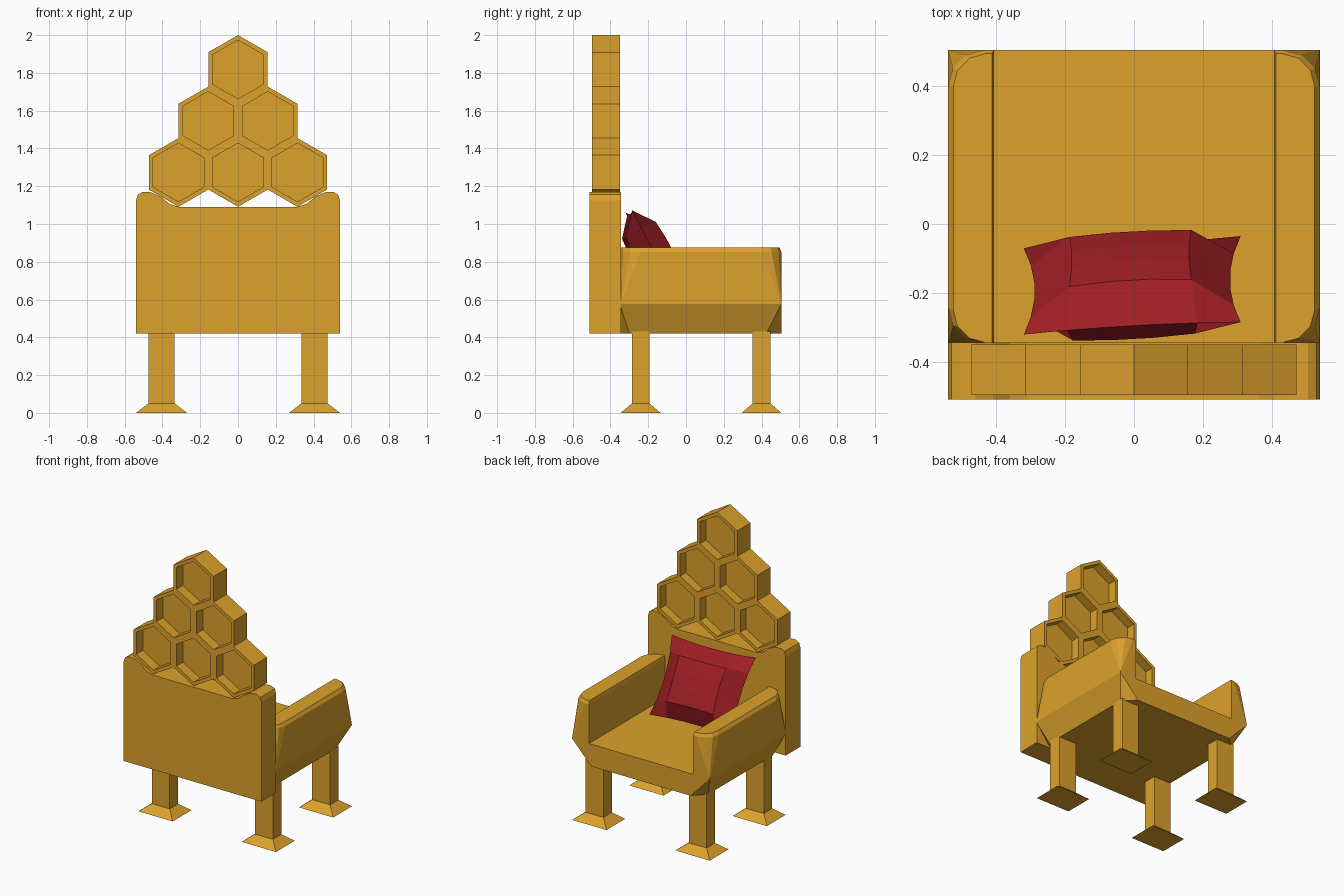
import bpy, bmesh, math
from mathutils import Vector

if "Cube" in bpy.data.objects:
    bpy.data.objects.remove(bpy.data.objects["Cube"])


def material(name, rgb):
    m = bpy.data.materials.new(name)
    m.diffuse_color = (*rgb, 1)
    m.use_nodes = True
    m.node_tree.nodes["Principled BSDF"].inputs["Base Color"].default_value = m.diffuse_color
    return m


GOLD = material("honey_gold", (0.72, 0.36, 0.025))
RED = material("deep_red", (0.35, 0.013, 0.018))


def loft(name, rings, mat=GOLD):
    """Skin equal-length rings and cap both ends."""
    bm = bmesh.new()
    vs = [[bm.verts.new(p) for p in r] for r in rings]
    n = len(rings[0])
    for a, b in zip(vs, vs[1:]):
        for i in range(n):
            j = (i + 1) % n
            bm.faces.new((a[i], a[j], b[j], b[i]))
    bm.faces.new(vs[0][::-1])
    bm.faces.new(vs[-1])
    return finish(name, bm, mat)


def finish(name, bm, mat):
    bmesh.ops.remove_doubles(bm, verts=bm.verts, dist=0.0005)
    bmesh.ops.recalc_face_normals(bm, faces=bm.faces)
    me = bpy.data.meshes.new(name)
    bm.to_mesh(me)
    bm.free()
    me.materials.append(mat)
    ob = bpy.data.objects.new(name, me)
    bpy.context.collection.objects.link(ob)
    return ob


def rect(x0, x1, y0, y1, z, cuts=(0, 0, 0, 0), steps=3):
    """Horizontal rectangle with rounded corners, counter-clockwise from x0,y0."""
    pts = []
    corners = [(x0, y0, 1, 1), (x1, y0, -1, 1), (x1, y1, -1, -1), (x0, y1, 1, -1)]
    for k, ((x, y, sx, sy), c) in enumerate(zip(corners, cuts)):
        for i in range(steps + 1):
            a = math.pi + k * math.pi / 2 + i / steps * math.pi / 2
            pts.append((x + c * (sx + math.cos(a)), y + c * (sy + math.sin(a)), z))
    return pts


def mirrored(points, s):
    return [(s * x, y, z) for x, y, z in points]


# Backrest: raised shoulders with a dip in the middle
half = [(0.54, 0.42), (0.54, 1.125), (0.53, 1.155), (0.505, 1.17),
        (0.46, 1.168), (0.41, 1.145), (0.36, 1.105), (0.31, 1.09)]
outline = half + [(-x, z) for x, z in reversed(half)]
loft("backrest", [[(x, y, z) for x, z in outline] for y in (-0.51, -0.345)])

# Honeycomb: six cells recessed on both sides
R = 0.1817


def hexagon(cx, cz, r, y):
    return [(cx + r * math.sin(k * math.pi / 3), y, cz + r * math.cos(k * math.pi / 3))
            for k in range(6)]


for row in range(3):
    count = 3 - row
    cz = 2 - R - (2 - row) * 1.5 * R
    for i in range(count):
        cx = (i - (count - 1) / 2) * R * math.sqrt(3)
        path = [(0.155, -0.425), (0.155, -0.497), (R, -0.497),
                (R, -0.35), (0.155, -0.35), (0.155, -0.415)]
        loft(f"honeycomb_cell_{row}_{i}", [hexagon(cx, cz, r, y) for r, y in path])

# Seat base, narrowing downwards with cut corners
loft("seat", [rect(-0.47, 0.47, -0.35, 0.505, 0.42, (0.05, 0.05, 0.08, 0.08), 1),
              rect(-0.54, 0.54, -0.35, 0.505, 0.577, steps=1)])

# Armrests: square at the seat, rounded on the outside at the top
for s, side in ((1, "left"), (-1, "right")):
    rings = [rect(0.407, 0.54, -0.347, 0.505, 0.577),
             rect(0.407, 0.54, -0.347, 0.505, 0.853, (0, 0.105, 0.105, 0)),
             rect(0.412, 0.525, -0.345, 0.495, 0.875, (0, 0.095, 0.095, 0))]
    loft(f"armrest_{side}", [mirrored(r, s) for r in rings])

# Legs with flared feet
for s, side in ((1, "left"), (-1, "right")):
    for cy, end in ((0.4, "front"), (-0.24, "rear")):
        def square(hx, hy, z):
            return mirrored([(0.405 + a * hx, cy + b * hy, z)
                             for a, b in ((-1, -1), (1, -1), (1, 1), (-1, 1))], s)
        loft(f"{end}_leg_{side}", [square(0.135, 0.105, 0), square(0.07, 0.047, 0.05),
                                   square(0.07, 0.047, 0.43)])

# Cushion: pinched low-poly pillow leaning on the backrest
N = 5
centre = Vector((-0.005, -0.178, 0.832))
across = Vector((0.315, 0.018, 0.005))
up = Vector((0, -0.125, 0.235))
out = across.cross(up).normalized() * -1
bm = bmesh.new()
for side in (1, -1):
    grid = []
    for i in range(N + 1):
        line = []
        for j in range(N + 1):
            u, v = 2 * i / N - 1, 2 * j / N - 1
            bulge = 0.105 * ((1 - u ** 4) * (1 - v ** 4)) ** 0.6
            p = (centre + across * u * (1 - 0.1 * (1 - v * v))
                 + up * v * (1 - 0.06 * (1 - u * u)) + out * side * bulge)
            p.y = max(p.y, -0.345)
            line.append(bm.verts.new(p))
        grid.append(line)
    for i in range(N):
        for j in range(N):
            bm.faces.new((grid[i][j], grid[i + 1][j], grid[i + 1][j + 1], grid[i][j + 1]))
finish("cushion", bm, RED)
